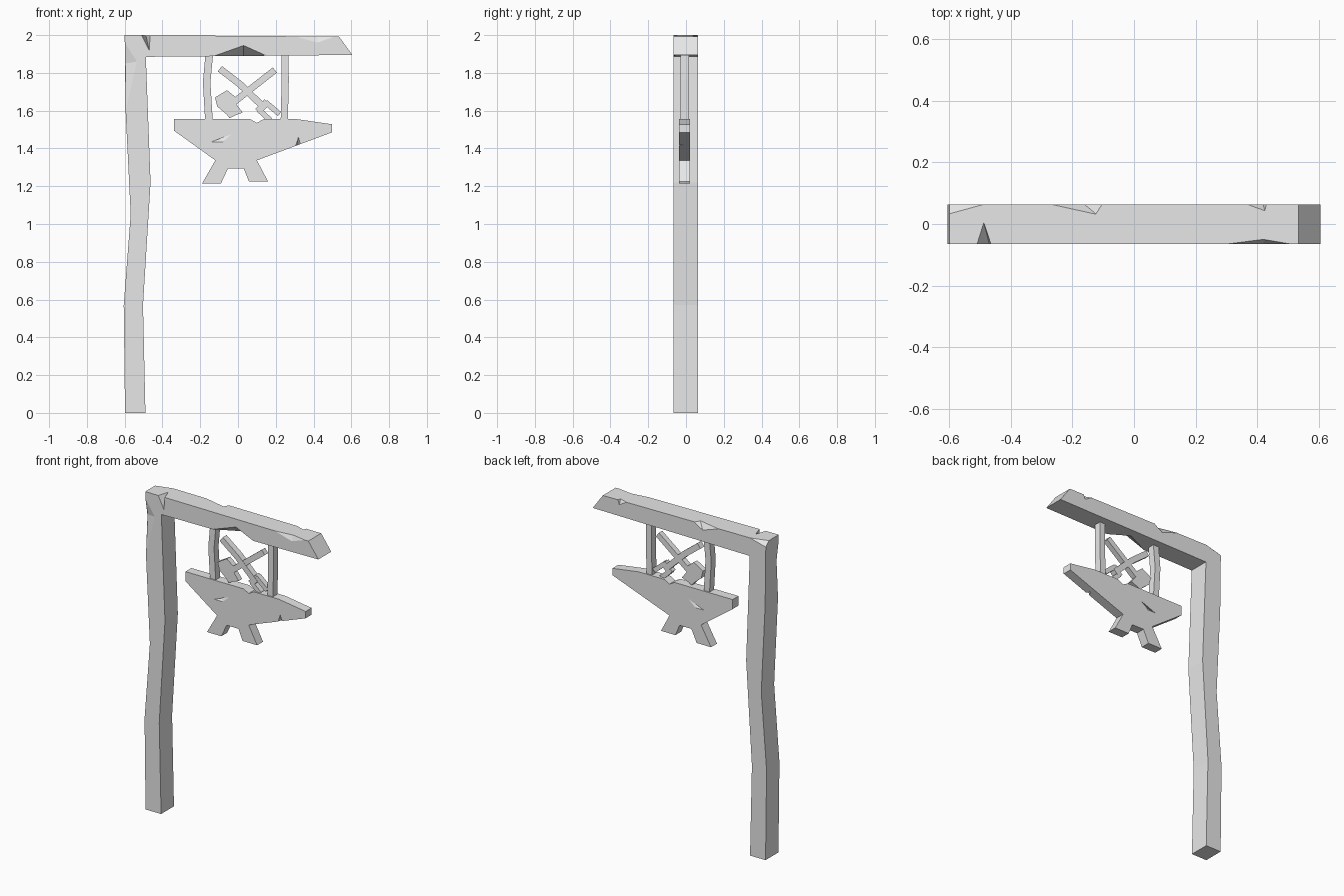
import bpy, bmesh
from mathutils import Vector

if "Cube" in bpy.data.objects:
    bpy.data.objects.remove(bpy.data.objects["Cube"], do_unlink=True)

grey = bpy.data.materials.new("plain grey")
grey.use_nodes = True
grey.diffuse_color = (0.8, 0.8, 0.8, 1)
grey.node_tree.nodes["Principled BSDF"].inputs["Base Color"].default_value = (0.8, 0.8, 0.8, 1)


def finish(name, bm):
    bmesh.ops.recalc_face_normals(bm, faces=bm.faces[:])
    mesh = bpy.data.meshes.new(name)
    bm.to_mesh(mesh)
    bm.free()
    mesh.materials.append(grey)
    obj = bpy.data.objects.new(name, mesh)
    bpy.context.collection.objects.link(obj)
    return obj


def plate(name, outline, front, back):
    """Extrude an x-z outline from front to back."""
    bm = bmesh.new()
    face = bm.faces.new([bm.verts.new((x, front, z)) for x, z in outline])
    new = bmesh.ops.extrude_face_region(bm, geom=[face])["geom"]
    verts = [v for v in new if isinstance(v, bmesh.types.BMVert)]
    bmesh.ops.translate(bm, verts=verts, vec=(0, back - front, 0))
    return finish(name, bm)


def bar(name, path, width, front, back):
    """Flat bar of constant width along an x-z path."""
    pts = [Vector(p) for p in path]
    left, right = [], []
    for i, p in enumerate(pts):
        d = (pts[min(i + 1, len(pts) - 1)] - pts[max(i - 1, 0)]).normalized()
        side = Vector((-d.y, d.x)) * width / 2
        left.append(p + side)
        right.append(p - side)
    return plate(name, left + right[::-1], front, back)


def cut(obj, points):
    """Carve the hull of the points out of the object."""
    bm = bmesh.new()
    for p in points:
        bm.verts.new(p)
    bmesh.ops.convex_hull(bm, input=bm.verts[:])
    cutter = finish("chip_cutter", bm)
    cutter.hide_render = True
    mod = obj.modifiers.new("chip", 'BOOLEAN')
    mod.operation, mod.solver, mod.object = 'DIFFERENCE', 'EXACT', cutter
    bpy.context.view_layer.update()
    graph = bpy.context.evaluated_depsgraph_get()
    mesh = bpy.data.meshes.new_from_object(obj.evaluated_get(graph))
    obj.modifiers.clear()
    obj.data = mesh
    bpy.data.objects.remove(cutter, do_unlink=True)


def chip(obj, a, b, p, q):
    """Chip an edge from a to b, reaching p and q on the two faces beside it."""
    a, b, p, q = map(Vector, (a, b, p, q))
    middle = (a + b) / 2
    cut(obj, [a, b, p, q, middle + (middle - (p + q) / 2) * 0.8])


# Crooked post and overhanging beam
F, B = -0.065, 0.063
frame = plate("post_and_beam", [
    (-0.598, 0), (-0.49, 0), (-0.503, 0.57), (-0.463, 1.22), (-0.488, 1.885),
    (0.605, 1.895), (0.535, 1.992), (-0.6, 2), (-0.595, 1.6), (-0.568, 1.05),
    (-0.605, 0.57)], F, B)

# Chips: beam top front, beam bottom front, beam top back, post edges
chip(frame, (-0.51, F, 2), (-0.465, F, 2), (-0.488, 0.005, 2), (-0.47, F, 1.92))
chip(frame, (0.3, F, 1.994), (0.51, F, 1.992), (0.42, -0.05, 1.993), (0.42, F, 1.96))
chip(frame, (-0.13, F, 1.888), (0.15, F, 1.891), (0.03, F, 1.945), (0.03, 0.01, 1.89))
chip(frame, (-0.27, B, 1.997), (-0.1, B, 1.996), (-0.12, 0.03, 1.996), (-0.16, B, 1.96))
chip(frame, (0.37, B, 1.993), (0.43, B, 1.993), (0.425, 0.043, 1.993), (0.42, B, 1.965))
chip(frame, (-0.6, B, 2), (-0.49, B, 1.999), (-0.6, 0.033, 2), (-0.6, B, 1.97))
chip(frame, (-0.6, F, 1.96), (-0.595, F, 1.6), (-0.535, F, 1.86), (-0.597, -0.045, 1.85))
chip(frame, (-0.501, B, 0.48), (-0.492, B, 0.75), (-0.503, 0.03, 0.57), (-0.54, B, 0.6))

# Anvil with two splayed feet
AF, AB = -0.037, 0.022
anvil = plate("anvil", [
    (-0.34, 1.495), (-0.12, 1.337), (-0.19, 1.215), (-0.09, 1.215), (-0.053, 1.294),
    (0.03, 1.294), (0.058, 1.225), (0.159, 1.225), (0.1, 1.337), (0.497, 1.485),
    (0.497, 1.528), (0.312, 1.555), (0.135, 1.555), (0.1, 1.535), (0.065, 1.555),
    (-0.34, 1.555)], AF, AB)
chip(anvil, (0.305, AF, 1.413), (0.33, AF, 1.423), (0.32, AF, 1.46), (0.317, -0.01, 1.418))
for y, inward in ((AF, 1), (AB, -1)):
    cut(anvil, [(-0.14, y, 1.435), (-0.035, y, 1.475), (-0.08, y, 1.435),
                (-0.1, y + inward * 0.015, 1.455), (-0.085, y - inward * 0.02, 1.45)])

# Hangers between beam and anvil
bar("right_hanger", [(-0.152, 1.9), (-0.166, 1.75), (-0.154, 1.55)], 0.04, -0.03, 0.015)
bar("left_hanger", [(0.248, 1.9), (0.25, 1.76), (0.245, 1.55)], 0.038, -0.03, 0.015)

# Crossed tools resting on the anvil
T = (-0.028, 0.006)
bar("hammer_handle", [(0.195, 1.815), (-0.035, 1.635)], 0.035, *T)
plate("hammer_head", [(-0.122, 1.67), (-0.058, 1.708), (-0.01, 1.67), (-0.01, 1.635),
                      (0.025, 1.59), (-0.015, 1.575), (-0.045, 1.56), (-0.06, 1.58),
                      (-0.11, 1.622)], *T)
bar("tongs_handle", [(-0.096, 1.822), (0.01, 1.74), (0.145, 1.61)], 0.036, -0.03, 0.008)
bar("tongs_cross", [(0.103, 1.598), (0.152, 1.65)], 0.03, *T)
bar("tongs_upper_jaw", [(0.145, 1.645), (0.22, 1.582)], 0.028, *T)
bar("tongs_lower_jaw", [(0.11, 1.605), (0.17, 1.55)], 0.028, *T)
